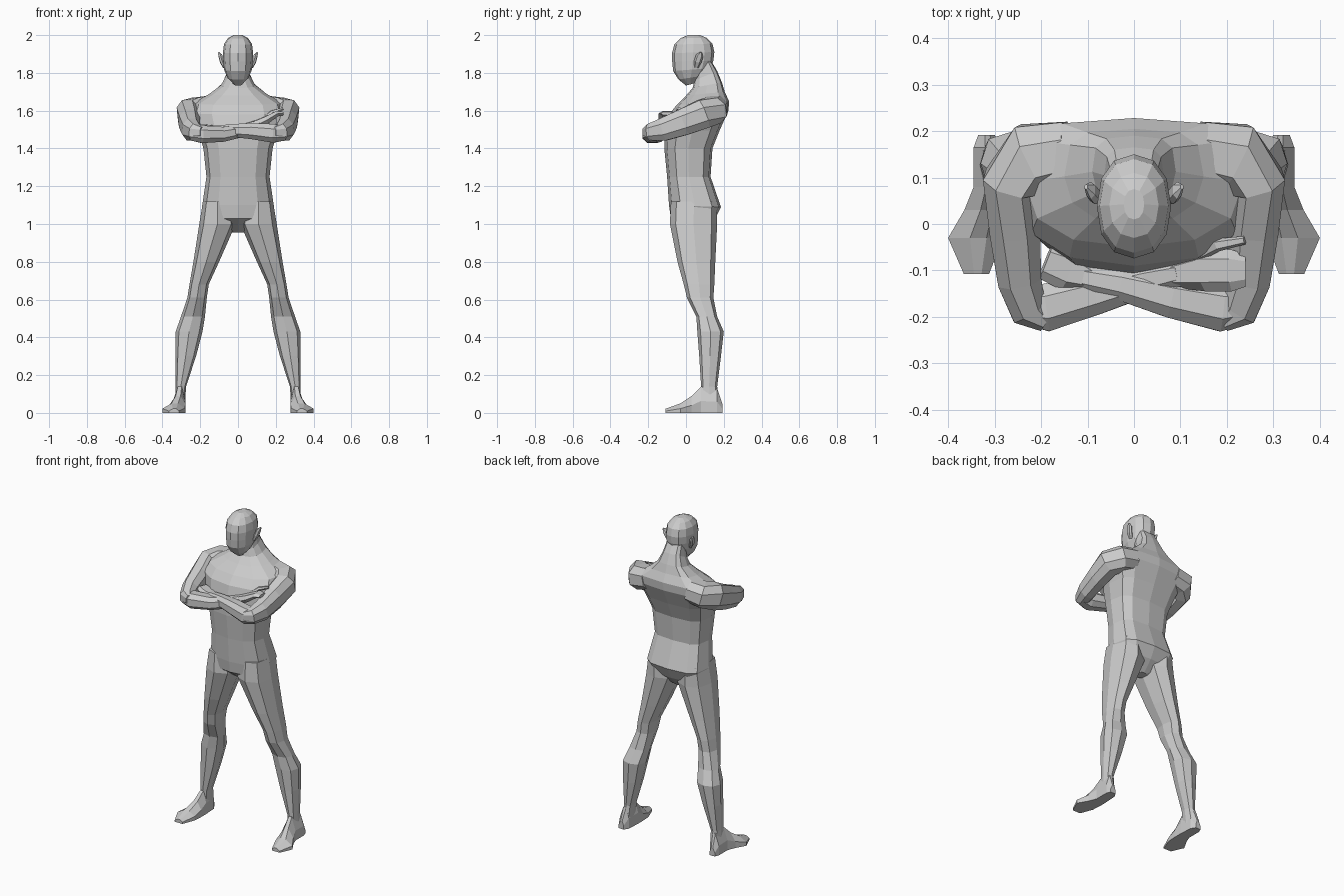
import bpy, bmesh
from math import sin, cos, pi, copysign
from mathutils import Vector


def loft(name, rings, mirror=False):
    """Skin a list of vertex rings into a closed flat-shaded object."""
    bm = bmesh.new()
    loops = [[bm.verts.new(p) for p in r] for r in rings]
    n = len(loops[0])
    for a, b in zip(loops, loops[1:]):
        for i in range(n):
            j = (i + 1) % n
            bm.faces.new((a[i], a[j], b[j], b[i]))
    bm.faces.new(loops[0][::-1])
    bm.faces.new(loops[-1])
    bmesh.ops.recalc_face_normals(bm, faces=bm.faces)
    me = bpy.data.meshes.new(name)
    bm.to_mesh(me)
    bm.free()
    ob = bpy.data.objects.new(name, me)
    bpy.context.collection.objects.link(ob)
    if mirror:
        ob.modifiers.new("Mirror", 'MIRROR')
    return ob


def oval(c, u, v, n, pf=1.0, pb=1.0, shift=0.0):
    """Superellipse ring; pf / pb set squareness of its -v / +v halves."""
    c, u, v = Vector(c), Vector(u), Vector(v)
    out = []
    for i in range(n):
        t = 2 * pi * (i + shift) / n - pi / 2
        p = pf if sin(t) < 0 else pb
        sq = lambda w: copysign(abs(w) ** p, w) if abs(w) > 1e-6 else 0
        out.append(c + u * sq(cos(t)) + v * sq(sin(t)))
    return out


def body(name, spec, n, pf, pb):
    """Rings given by front (y, z), back (y, z) and half width."""
    rings = []
    for yf, zf, yb, zb, w in spec:
        rings.append(oval((0, (yf + yb) / 2, (zf + zb) / 2), (w, 0, 0),
                          (0, (yb - yf) / 2, (zb - zf) / 2), n, pf, pb))
    return loft(name, rings)


def tube(name, path, n=8, mirror=False, up=(0, 0, 1)):
    """Limb along a path of (x, y, z, half width, half height)."""
    pts = [Vector(p[:3]) for p in path]
    rings = []
    for i, p in enumerate(path):
        t = (pts[min(i + 1, len(pts) - 1)] - pts[max(i - 1, 0)]).normalized()
        side = t.cross(Vector(up)).normalized()
        rings.append(oval(pts[i], side * p[3], side.cross(t) * p[4], n, .85, .85, .5))
    return loft(name, rings, mirror)


# Torso and neck
body("torso", [
    (.02, .955, .09, .955, .03), (-.08, 1.03, .15, 1.02, .165),
    (-.09, 1.10, .185, 1.09, .19), (-.10, 1.25, .13, 1.25, .167),
    (-.115, 1.40, .14, 1.40, .183), (-.115, 1.48, .18, 1.50, .21),
    (-.09, 1.58, .225, 1.60, .25), (-.05, 1.63, .228, 1.65, .235),
    (.0, 1.68, .205, 1.70, .15), (.035, 1.72, .19, 1.75, .09),
    (.045, 1.76, .165, 1.81, .064), (.05, 1.82, .13, 1.87, .055)], 12, .85, .6)

# Head, leaning slightly forward
body("head", [
    (.0, 1.733, .045, 1.745, .022), (-.04, 1.765, .09, 1.785, .056),
    (-.068, 1.81, .13, 1.825, .074), (-.073, 1.86, .145, 1.865, .078),
    (-.074, 1.905, .15, 1.91, .08), (-.062, 1.95, .14, 1.955, .074),
    (-.03, 1.983, .11, 1.985, .053), (.01, 2.0, .075, 2.0, .022)], 12, .9, .9)

# Ears
tube("ear", [(.07, .055, 1.83, .012, .010), (.085, .062, 1.86, .02, .012),
             (.093, .072, 1.89, .02, .011), (.103, .08, 1.908, .006, .004)],
     6, True, (1, 0, 0))

# Legs: z, inner x, outer x, front y, back y
leg = [(1.12, .03, .185, -.08, .165), (1.0, .012, .205, -.085, .165),
       (.80, .10, .236, -.045, .155), (.68, .155, .257, -.012, .15),
       (.61, .165, .268, .005, .145), (.51, .175, .302, .055, .165),
       (.43, .188, .33, .06, .20), (.30, .222, .332, .07, .185),
       (.14, .275, .33, .08, .165), (.05, .28, .335, .08, .18)]
loft("leg", [oval(((a + b) / 2, (f + k) / 2, z), ((b - a) / 2, 0, 0),
                  (0, (k - f) / 2, 0), 8, .8, .8) for z, a, b, f, k in leg], True)

# Feet: y, inner x, outer x, top z
foot = [(.192, .30, .335, .05), (.165, .283, .345, .13), (.08, .278, .345, .14),
        (.03, .278, .365, .09), (-.03, .282, .40, .05), (-.108, .312, .366, .022)]
loft("foot", [[(a, y, 0), (b, y, 0), (b, y, h * .45), (b * .6 + a * .4, y, h),
               (a * .7 + b * .3, y, h), (a, y, h * .5)] for y, a, b, h in foot], True)

# Upper arms with shoulders
tube("upper_arm", [
    (.14, .15, 1.615, .075, .07), (.215, .14, 1.60, .085, .075),
    (.262, .09, 1.583, .066, .082), (.257, -.01, 1.54, .058, .075),
    (.247, -.12, 1.50, .05, .064), (.225, -.19, 1.485, .042, .048),
    (.19, -.215, 1.485, .02, .03)], 8, True)

# Forearms crossed over the chest
tube("left_forearm", [
    (.25, -.175, 1.48, .04, .04), (.19, -.18, 1.48, .055, .053),
    (.08, -.158, 1.492, .047, .046), (-.03, -.13, 1.495, .036, .036),
    (-.11, -.115, 1.497, .03, .026)])
tube("right_forearm", [
    (-.25, -.175, 1.48, .04, .04), (-.19, -.18, 1.475, .055, .05),
    (-.08, -.15, 1.475, .047, .042), (.03, -.12, 1.495, .036, .034),
    (.10, -.105, 1.525, .03, .026)])

# Hands: one tucked in, one resting on the upper arm
tube("left_hand", [(-.10, -.115, 1.497, .03, .026), (-.14, -.10, 1.505, .045, .02),
                   (-.19, -.08, 1.515, .04, .014)], 6)
tube("right_hand", [(.09, -.108, 1.522, .03, .026), (.15, -.10, 1.55, .045, .022),
                    (.21, -.10, 1.585, .045, .016), (.24, -.10, 1.585, .035, .01)], 6)
tube("right_thumb", [(.13, -.07, 1.55, .015, .014), (.18, -.045, 1.59, .014, .012),
                     (.238, -.035, 1.61, .009, .008)], 6)
